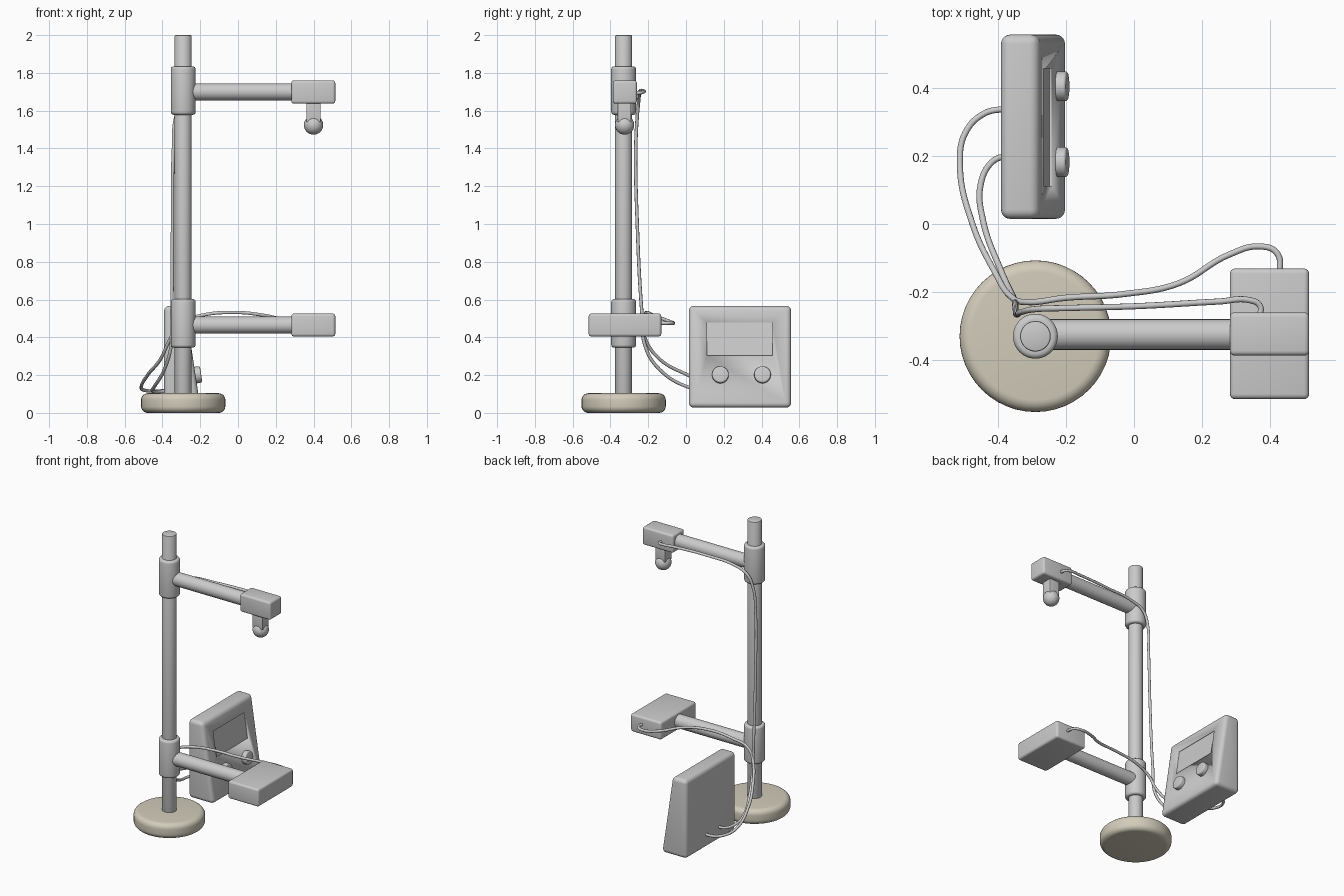
import bpy, bmesh, math
from mathutils import Vector, Matrix

if "Cube" in bpy.data.objects:
    bpy.data.objects.remove(bpy.data.objects["Cube"])

PX, PY = -0.29, -0.33      # pole axis
AY = -0.325                # arm axis


def finish(ob, name, bevel=0.0, segments=4):
    """Name the part, round its edges and shade it smooth."""
    ob.name = ob.data.name = name
    bpy.ops.object.select_all(action='DESELECT')
    ob.select_set(True)
    bpy.context.view_layer.objects.active = ob
    if bevel:
        m = ob.modifiers.new("Bevel", 'BEVEL')
        m.width, m.segments, m.limit_method = bevel, segments, 'ANGLE'
        bpy.ops.object.modifier_apply(modifier=m.name)
    bpy.ops.object.shade_smooth_by_angle(angle=math.radians(35))
    return ob


def rod(name, a, b, r, bevel=0.0, segments=4):
    """Cylinder from point a to point b."""
    a, b = Vector(a), Vector(b)
    d = b - a
    bpy.ops.mesh.primitive_cylinder_add(vertices=48, radius=r, depth=d.length,
                                        location=(a + b) / 2,
                                        rotation=d.to_track_quat('Z', 'Y').to_euler())
    return finish(bpy.context.object, name, bevel, segments)


def box(name, lo, hi, bevel):
    """Rounded box between two corners."""
    lo, hi = Vector(lo), Vector(hi)
    bpy.ops.mesh.primitive_cube_add(size=1, location=(lo + hi) / 2)
    ob = bpy.context.object
    ob.scale = hi - lo
    bpy.ops.object.transform_apply(location=False, rotation=False, scale=True)
    return finish(ob, name, bevel)


def cable(name, pts, r=0.009):
    """Smooth round cable through the points."""
    cu = bpy.data.curves.new(name, 'CURVE')
    cu.dimensions = '3D'
    cu.bevel_depth, cu.bevel_resolution, cu.resolution_u = r, 3, 10
    cu.use_fill_caps = True
    sp = cu.splines.new('BEZIER')
    sp.bezier_points.add(len(pts) - 1)
    for bp, p in zip(sp.bezier_points, pts):
        bp.co = p
        bp.handle_left_type = bp.handle_right_type = 'AUTO'
    ob = bpy.data.objects.new(name, cu)
    bpy.context.collection.objects.link(ob)


# Base disc and pole
base = rod("base", (PX, PY, 0), (PX, PY, 0.104), 0.223, 0.035, 6)
mat = bpy.data.materials.new("beige")
mat.diffuse_color = (0.64, 0.60, 0.49, 1)
mat.use_nodes = True
mat.node_tree.nodes["Principled BSDF"].inputs["Base Color"].default_value = mat.diffuse_color
base.data.materials.append(mat)
rod("pole", (PX, PY, 0.06), (PX, PY, 2.0), 0.045, 0.005, 2)

# Collars and arms
for label, z0, z1, za in (("lower", 0.345, 0.603, 0.465), ("upper", 1.578, 1.835, 1.70)):
    rod(label + "_collar", (PX, PY, z0), (PX, PY, z1), 0.066, 0.016)
    rod(label + "_arm", (PX, AY, za), (0.32, AY, za), 0.045)

# Arm heads
box("lower_head", (0.282, -0.515, 0.404), (0.515, -0.131, 0.526), 0.015)
box("upper_head", (0.282, -0.387, 1.637), (0.515, -0.26, 1.76), 0.014)
box("sensor_stem", (0.362, -0.362, 1.54), (0.438, -0.29, 1.65), 0.005)
bpy.ops.mesh.primitive_uv_sphere_add(segments=40, ring_count=20, radius=0.051,
                                     location=(0.4, AY, 1.524))
finish(bpy.context.object, "sensor_ball")

# Wedge-shaped control unit, extruded along y
Y0, Y1, Z0, Z1 = 0.015, 0.557, 0.028, 0.567
XB, XF, XT = -0.391, -0.199, -0.28
bm = bmesh.new()
f = bm.faces.new([bm.verts.new((x, Y0, z)) for x, z in
                  ((XB, Z0), (XF, Z0), (XT, Z1), (XB, Z1))])
ext = bmesh.ops.extrude_face_region(bm, geom=[f])['geom']
bmesh.ops.translate(bm, vec=(0, Y1 - Y0, 0),
                    verts=[v for v in ext if isinstance(v, bmesh.types.BMVert)])
bmesh.ops.recalc_face_normals(bm, faces=bm.faces)
me = bpy.data.meshes.new("control_unit")
bm.to_mesh(me)
bm.free()
unit = bpy.data.objects.new("control_unit", me)
bpy.context.collection.objects.link(unit)
finish(unit, "control_unit", 0.027, 5)

# Frame of the slanted face
slope = Vector((XT - XF, 0, Z1 - Z0)).normalized()
normal = Vector((slope.z, 0, -slope.x))


def on_face(y, z):
    return Vector((XF + (XT - XF) * (z - Z0) / (Z1 - Z0), y, z))


# Shallow screen recess
cut = box("screen_cutter", (-0.008, -0.173, -0.088), (0.008, 0.173, 0.088), 0)
cut.matrix_world = (Matrix.Translation(on_face(0.285, 0.392)) @
                    Matrix.Rotation(math.atan2(slope.x, slope.z), 4, 'Y'))
cut.hide_render = True
cut.hide_viewport = True
cut.display_type = 'WIRE'
m = unit.modifiers.new("Screen", 'BOOLEAN')
m.operation, m.object, m.solver = 'DIFFERENCE', cut, 'EXACT'

# Knobs
for i, y in enumerate((0.182, 0.405)):
    p = on_face(y, 0.2)
    rod(f"knob_{i + 1}", p - normal * 0.01, p + normal * 0.03, 0.044, 0.008)

# Cables from the back of the control unit to both heads
cable("lower_cable", [(-0.37, 0.34, 0.12), (-0.44, 0.325, 0.115), (-0.495, 0.27, 0.12),
                      (-0.512, 0.18, 0.135), (-0.475, 0.0, 0.205), (-0.41, -0.14, 0.285),
                      (-0.36, -0.215, 0.39), (-0.31, -0.23, 0.475), (-0.2, -0.217, 0.515),
                      (-0.03, -0.206, 0.532), (0.13, -0.175, 0.518), (0.28, -0.09, 0.485),
                      (0.37, -0.066, 0.475), (0.42, -0.085, 0.475), (0.43, -0.15, 0.475)])
cable("upper_cable", [(-0.37, 0.205, 0.12), (-0.42, 0.18, 0.112), (-0.452, 0.11, 0.118),
                      (-0.445, 0.015, 0.135), (-0.39, -0.14, 0.23), (-0.355, -0.215, 0.35),
                      (-0.35, -0.235, 0.55), (-0.347, -0.258, 1.0), (-0.342, -0.266, 1.4),
                      (-0.328, -0.258, 1.57), (-0.285, -0.25, 1.655), (-0.19, -0.247, 1.692),
                      (0.0, -0.242, 1.705), (0.25, -0.228, 1.705), (0.34, -0.224, 1.7),
                      (0.37, -0.24, 1.695), (0.37, -0.275, 1.695)])
